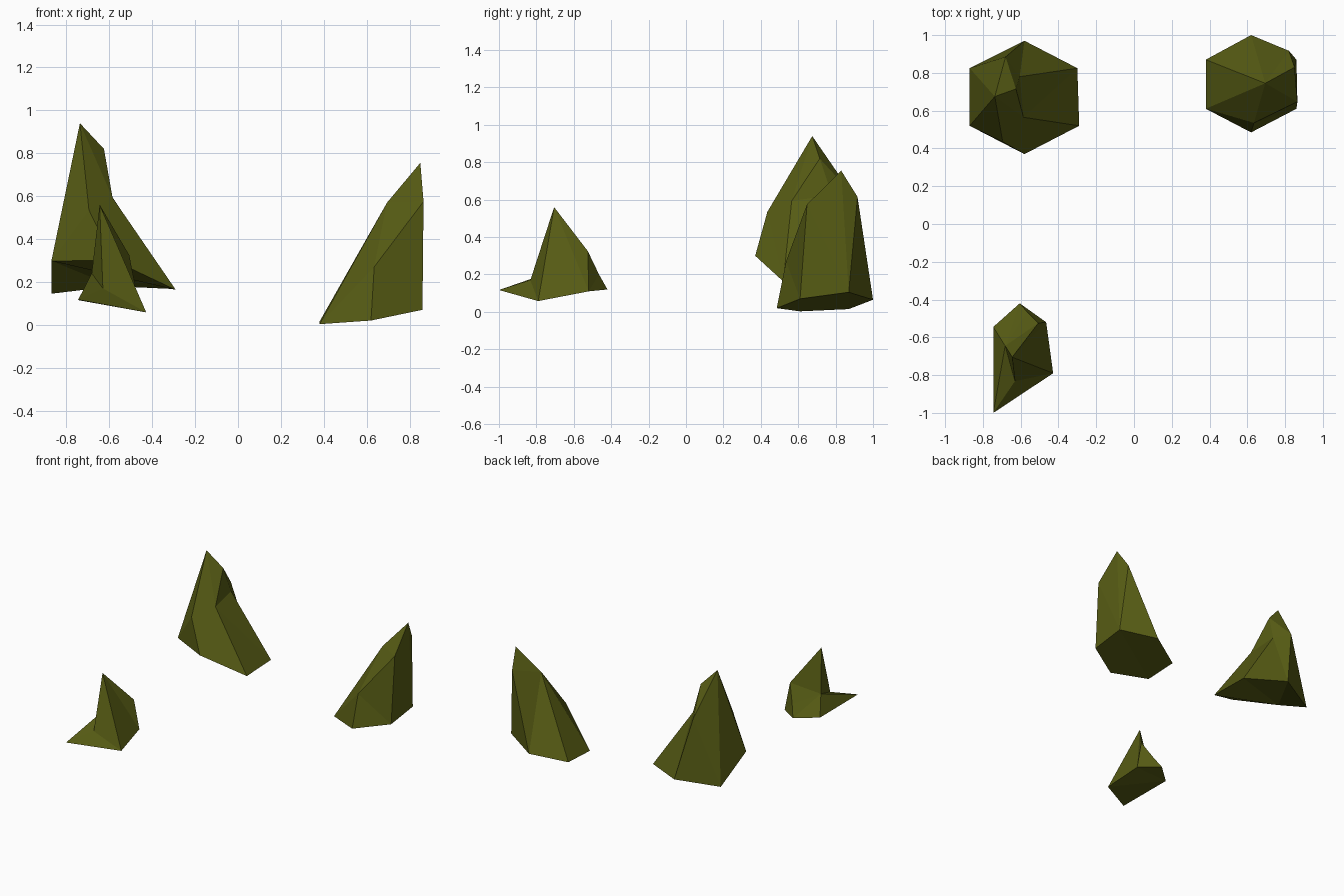
import bpy, bmesh

if "Cube" in bpy.data.objects:
    bpy.data.objects.remove(bpy.data.objects["Cube"])

# One olive stone colour for all shards
stone = bpy.data.materials.new("olive stone")
stone.diffuse_color = (0.095, 0.107, 0.007, 1)
stone.use_nodes = True
stone.node_tree.nodes["Principled BSDF"].inputs["Base Color"].default_value = stone.diffuse_color


def shard(name, points, facets):
    """Flat-faced rock: lettered corner points, facets spelled as letters."""
    bm = bmesh.new()
    v = {k: bm.verts.new(p) for k, p in points.items()}
    for facet in facets.split():
        bm.faces.new([v[k] for k in facet])
    bmesh.ops.recalc_face_normals(bm, faces=bm.faces)
    mesh = bpy.data.meshes.new(name)
    bm.to_mesh(mesh)
    bm.free()
    mesh.materials.append(stone)
    bpy.context.collection.objects.link(bpy.data.objects.new(name, mesh))


# Lower-case letters: base ring (a back, b back right, e front right,
# f front, d front left, c back left). Upper-case: peak P and shoulders.

# Tall shard, back left
shard("tall_rock", dict(
    a=(-.58, .97, .18), b=(-.30, .825, .167), e=(-.29, .52, .163),
    f=(-.58, .37, .30), d=(-.87, .52, .298), c=(-.87, .825, .145),
    P=(-.737, .675, .94), Q=(-.625, .715, .82), R=(-.68, .885, .635),
    S=(-.585, .565, .593), T=(-.695, .435, .535), U=(-.605, .78, .625)),
    "PQS PST STe Tfe PTd Tfd Pdc PcR Rca RaU Uab PRQ QRU QUS SUb Sbe "
    "dfe deb dba dac")

# Leaning shard, back right
shard("leaning_rock", dict(
    a=(.62, 1.0, .065), b=(.86, .87, .105), e=(.86, .61, .07),
    f=(.62, .485, .02), d=(.38, .61, .003), c=(.38, .87, .015),
    P=(.85, .83, .755), K=(.82, .917, .615), M=(.695, .745, .57),
    N=(.865, .647, .575), L=(.635, .535, .27)),
    "PMN MLN MdL dfL Lfe LeN Neb NbP PbK Kba PKM MKa Mac Mcd "
    "fed edb dbc bca")

# Small shard with a pointed toe, front left
shard("small_rock", dict(
    a=(-.605, -.42, .12), b=(-.465, -.52, .11), e=(-.428, -.79, .058),
    d=(-.745, -1.0, .117), c=(-.745, -.545, .115),
    P=(-.645, -.705, .56), K=(-.507, -.525, .325), G=(-.567, -.465, .2),
    W=(-.682, -.645, .24), H=(-.63, -.832, .17)),
    "PHW WHd Wdc PHe Hde Peb PbK PKW WKG GKb Gba WGa Wac "
    "abc bec edc")
